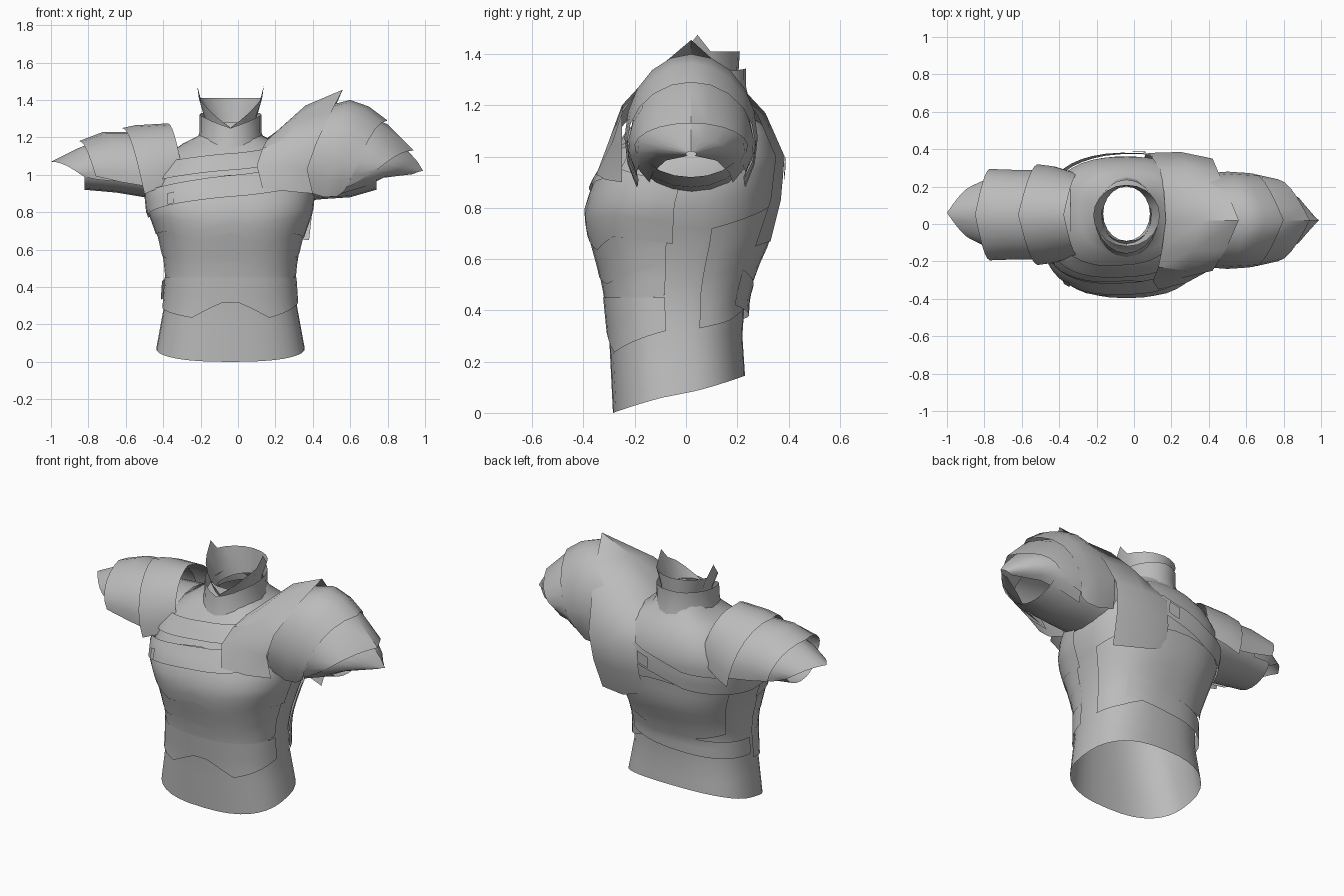
import bpy, bmesh, math

grey = bpy.data.materials.new("armor_grey")
grey.diffuse_color = (0.5, 0.5, 0.5, 1)
CX = -0.04  # torso centre line


def grid(name, rows, closed=False, angle=35):
    """Skin a sheet or tube over rows of points."""
    bm = bmesh.new()
    vs = [[bm.verts.new(p) for p in r] for r in rows]
    n = len(rows[0])
    for a, b in zip(vs, vs[1:]):
        for i in range(n if closed else n - 1):
            j = (i + 1) % n
            bm.faces.new((a[i], a[j], b[j], b[i]))
    bmesh.ops.recalc_face_normals(bm, faces=bm.faces)
    me = bpy.data.meshes.new(name)
    bm.to_mesh(me)
    bm.free()
    me.materials.append(grey)
    ob = bpy.data.objects.new(name, me)
    bpy.context.collection.objects.link(ob)
    bpy.ops.object.select_all(action='DESELECT')
    ob.select_set(True)
    bpy.context.view_layer.objects.active = ob
    bpy.ops.object.shade_smooth_by_angle(angle=math.radians(angle))
    return ob


def interp(table, t):
    """Linear lookup; each table entry is (key, values...)."""
    if t <= table[0][0]:
        return table[0][1:]
    for a, b in zip(table, table[1:]):
        if t <= b[0]:
            f = (t - a[0]) / (b[0] - a[0])
            return tuple(p + (q - p) * f for p, q in zip(a[1:], b[1:]))
    return table[-1][1:]


# Torso profile: height, half width, front y, back y
BODY = [(0, .41, -.285, .24), (.3, .355, -.30, .22), (.45, .345, -.315, .23),
        (.55, .355, -.335, .26), (.66, .38, -.365, .31), (.72, .40, -.38, .33),
        (.8, .43, -.385, .34), (.9, .44, -.35, .355), (1.0, .42, -.29, .36),
        (1.1, .35, -.22, .33), (1.17, .25, -.15, .28), (1.21, .17, -.11, .24),
        (1.28, .13, -.09, .2)]


def body(deg, z, off=0.0):
    """Point on the torso; 0 degrees is front, 90 is +x."""
    hw, f, b = interp(BODY, z)
    t = math.radians(deg)
    s, c = math.sin(t), math.cos(t)
    e = 2 / 2.5
    x = math.copysign(abs(s) ** e, s) * (hw + off)
    y = -math.copysign(abs(c) ** e, c) * ((b - f) / 2 + off)
    return (CX + x, (f + b) / 2 + y, z)


def band(name, a0, a1, low, high, off=0.012, rows=4, step=8):
    """Plate hugging the torso between two height tables over angle."""
    n = max(2, round((a1 - a0) / step))
    angs = [a0 + (a1 - a0) * i / n for i in range(n + 1)]
    out = []
    for k in range(rows + 1):
        r = []
        for a in angs:
            lo, hi = interp(low, a)[0], interp(high, a)[0]
            r.append(body(a, lo + (hi - lo) * k / rows, off))
        out.append(r)
    return grid(name, out)


def plate(name, stations, cy, amax, n=14):
    """Chevron shell over a shoulder: (x, tip, ry, cz, rz) per station."""
    rows = []
    for x, tip, ry, cz, rz in stations:
        r = []
        for i in range(n + 1):
            a = (2 * i / n - 1)
            t = math.radians(a * amax)
            r.append((x + tip * (1 - abs(a)), cy + ry * math.sin(t),
                      cz + rz * math.cos(t)))
        rows.append(r)
    return grid(name, rows, angle=40)


# Torso shell with a slanted hem
angs = [i * 10 for i in range(36)]
hem = [body(a, .0725 - .0725 * math.cos(math.radians(a))) for a in angs]
grid("torso", [hem] + [[body(a, z) for a in angs] for z in
     (.2, .3, .38, .45, .5, .55, .6, .66, .72, .8, .85, .9, .95, 1, 1.05, 1.1, 1.17, 1.21, 1.28)],
     closed=True)

# Layered front plates with zigzag edges
band("chest_plate", -88, 88,
     [(-88, .68), (-50, .70), (-22, .64), (0, .69), (22, .63), (50, .69), (88, .66)],
     [(-88, .86), (0, 1.0), (88, .9)], .012, 6)
band("upper_belly_plate", -85, 85,
     [(-85, .57), (-35, .52), (-10, .55), (25, .50), (50, .53), (85, .58)],
     [(-85, .7), (85, .7)], .008)
band("middle_belly_plate", -85, 85,
     [(-85, .42), (-30, .38), (0, .45), (30, .40), (85, .46)],
     [(-85, .58), (85, .58)], .005)
band("lower_belly_plate", -85, 85,
     [(-85, .29), (-28, .235), (0, .33), (28, .235), (85, .32)],
     [(-85, .45), (85, .45)], .009)
band("upper_chest_plate", -60, 60, [(-60, .97), (60, 1.08)], [(-60, 1.07), (60, 1.16)], .012)

# Back plate and back waist belt
band("back_plate", 105, 240, [(105, .33), (135, .36), (180, .45), (240, .5)],
     [(105, .72), (180, .85), (240, .8)], .014, 6)
band("back_belt", 140, 270, [(140, .42), (180, .38), (270, .33)],
     [(140, .56), (180, .49), (270, .43)], .02)

# Sash strap round the body, with buckles
LOW = [(-95, .77), (-40, .84), (45, .93)]
HIGH = [(-95, .89), (-40, .95), (45, 1.05)]
band("front_strap", -95, 45, LOW, HIGH, .022)
band("back_strap", 165, 265, [(165, .93), (200, .82), (265, .77)],
     [(165, 1.04), (200, .93), (265, .89)], .022)
band("front_buckle", -42, -36, [(-42, .84), (-36, .85)], [(-42, .90), (-36, .91)], .03, 1)
band("back_buckle", 171, 178, [(171, .93), (178, .91)], [(171, 1.0), (178, .98)], .03, 1)


def neck_ring(rx, ry, cy, heights, n=20):
    pts = []
    for i in range(n):
        d = 360 * i / n
        t = math.radians(d)
        z = interp(heights, min(d, 360 - d))[0]
        pts.append((CX + rx * math.sin(t), cy - ry * math.cos(t), z))
    return pts


# Neck guard and flared collar with side points
grid("neck_guard", [neck_ring(.185, .215, .035, [(0, 1.13), (180, 1.2)]),
                    neck_ring(.165, .2, .035, [(0, 1.19), (180, 1.27)]),
                    neck_ring(.165, .195, .04, [(0, 1.25), (60, 1.31), (110, 1.33), (180, 1.345)])],
     closed=True)
grid("collar", [neck_ring(.125, .145, .055, [(0, 1.2), (180, 1.26)]),
                neck_ring(.14, .155, .05, [(0, 1.22), (60, 1.30), (180, 1.33)]),
                neck_ring(.178, .165, .045,
                          [(0, 1.25), (54, 1.38), (72, 1.41), (90, 1.475), (108, 1.41), (180, 1.41)])],
     closed=True)


def sleeve(name, stations, n=18):
    grid(name, [[(x, cy + ry * math.sin(2 * math.pi * i / n), cz + rz * math.cos(2 * math.pi * i / n))
                 for i in range(n)] for x, cy, ry, cz, rz in stations], closed=True)


# Short sleeves
sleeve("left_sleeve", [(-.34, .05, .22, 1.0, .15), (-.5, .05, .2, 1.01, .13),
                       (-.65, .05, .18, 1.02, .115), (-.82, .05, .15, 1.03, .11)])
sleeve("right_sleeve", [(.26, .03, .22, 1.02, .17), (.45, .02, .22, 1.02, .15),
                        (.6, .02, .21, 1.02, .14), (.74, .02, .19, 1.03, .11)])

# Left shoulder: three overlapping chevron plates
plate("left_shoulder_inner", [(-.29, -.085, .22, 1.03, .245), (-.42, -.13, .26, .98, .285),
                              (-.5, -.12, .27, .95, .30)], .05, 100)
plate("left_shoulder_middle", [(-.48, 0, .24, .98, .25), (-.62, -.1, .24, 1.0, .23),
                               (-.76, -.09, .245, 1.02, .16)], .05, 100)
plate("left_shoulder_outer", [(-.66, -.05, .2, 1.0, .2), (-.76, -.1, .19, 1.0, .14),
                              (-.82, -.18, .15, 1.0, .07)], .06, 100)

# Right shoulder: large crest plate from chest over to the back
grid("right_shoulder_crest", [
    [(.13, -.35, .93), (.28, -.315, .91), (.40, -.25, .90)],
    [(.10, -.305, 1.05), (.25, -.29, 1.05), (.37, -.25, 1.03)],
    [(.13, -.23, 1.14), (.28, -.25, 1.2), (.42, -.25, 1.17)],
    [(.15, -.13, 1.18), (.32, -.14, 1.31), (.49, -.14, 1.32)],
    [(.17, .02, 1.20), (.36, .02, 1.37), (.56, .02, 1.455)],
    [(.16, .17, 1.2), (.32, .18, 1.31), (.50, .17, 1.32)],
    [(.14, .29, 1.13), (.28, .31, 1.17), (.45, .28, 1.16)],
    [(.08, .38, 1.0), (.25, .385, 1.0), (.42, .35, 1.0)],
    [(.06, .37, .85), (.22, .37, .83), (.40, .33, .83)],
    [(.05, .33, .72), (.2, .33, .67), (.38, .27, .65)]], angle=40)

# Right shoulder: domed overlapping layers ending in a point
plate("right_shoulder_inner", [(.34, .1, .25, 1.08, .28), (.46, .14, .26, 1.07, .33),
                               (.53, .17, .255, 1.06, .305), (.57, .23, .25, 1.05, .24)], .02, 125)
plate("right_shoulder_middle", [(.48, .14, .24, 1.06, .29), (.6, .2, .245, 1.05, .22),
                                (.70, .24, .22, 1.04, .09)], .02, 120)
plate("right_shoulder_outer", [(.55, .2, .23, 1.04, .2), (.68, .2, .21, 1.03, .13),
                               (.78, .18, .14, 1.02, .05), (.93, .06, .02, 1.01, .01)], .02, 135)
